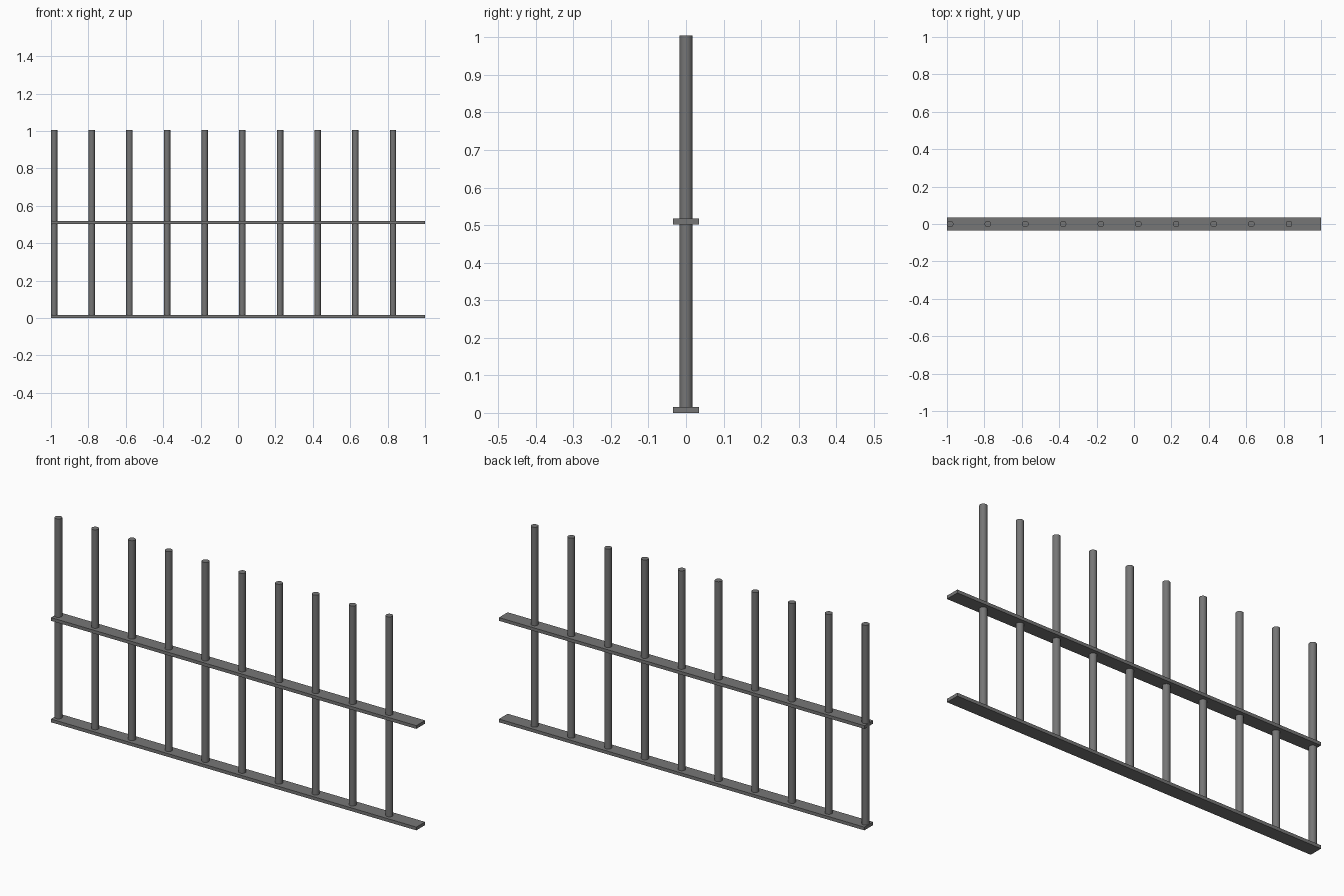
import bpy
import math

default = bpy.data.objects.get("Cube")
if default:
    bpy.data.objects.remove(default, do_unlink=True)

# Dark iron colour
iron = bpy.data.materials.new("dark_grey_iron")
iron.use_nodes = True
colour = (0.18, 0.18, 0.18, 1.0)
iron.diffuse_color = colour
iron.node_tree.nodes["Principled BSDF"].inputs["Base Color"].default_value = colour

RAIL_DEPTH, RAIL_THICK = 0.068, 0.016
BAR_RADIUS, BAR_TOP, BAR_BASE = 0.0172, 1.005, 0.004
BAR_COUNT, FIRST_X, SPACING = 10, -0.983, 0.2013


def add_rail(name, bottom):
    """Flat strip running the full length of the fence."""
    bpy.ops.mesh.primitive_cube_add(size=1, location=(0, 0, bottom + RAIL_THICK / 2))
    rail = bpy.context.object
    rail.name = name
    rail.scale = (2.0, RAIL_DEPTH, RAIL_THICK)
    bpy.ops.object.transform_apply(location=False, rotation=False, scale=True)
    rail.data.materials.append(iron)


def add_bar(name, x):
    """Round upright passing through both rails."""
    bpy.ops.mesh.primitive_cylinder_add(
        vertices=32, radius=BAR_RADIUS, depth=BAR_TOP - BAR_BASE,
        location=(x, 0, (BAR_TOP + BAR_BASE) / 2))
    bar = bpy.context.object
    bar.name = name
    bar.data.materials.append(iron)
    bpy.ops.object.shade_smooth_by_angle(angle=math.radians(30))


# Rails
add_rail("bottom_rail", 0.0)
add_rail("middle_rail", 0.502)

# Evenly spaced uprights, starting flush with the right end
for i in range(BAR_COUNT):
    add_bar(f"upright_bar_{i + 1}", FIRST_X + i * SPACING)
